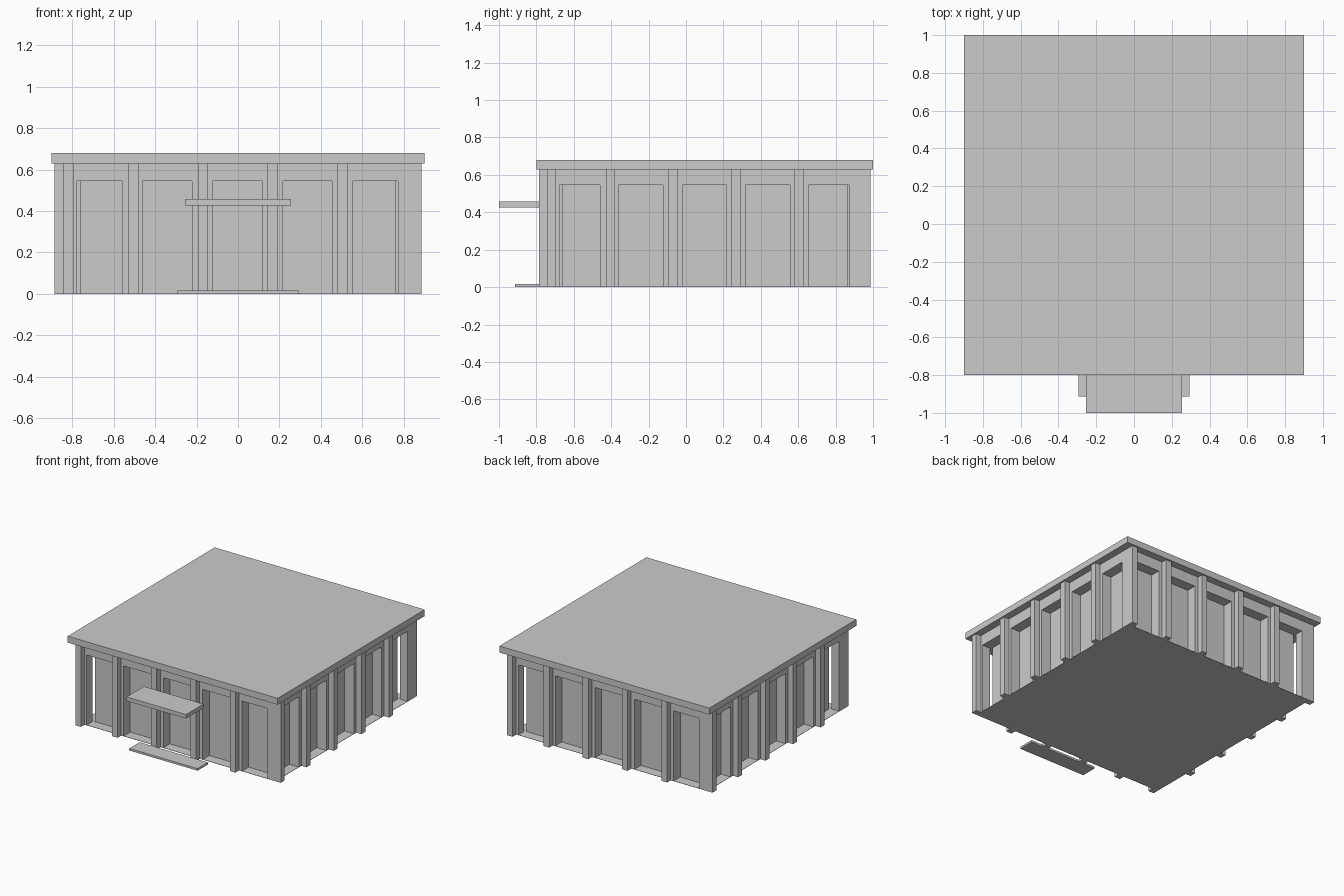
import bpy
from math import pi
from mathutils import Matrix, Vector

if "Cube" in bpy.data.objects:
    bpy.data.objects.remove(bpy.data.objects["Cube"], do_unlink=True)

grey = bpy.data.materials.new("plain_grey")
grey.use_nodes = True
COLOUR = (0.6, 0.6, 0.6, 1)
grey.diffuse_color = COLOUR
grey.node_tree.nodes["Principled BSDF"].inputs["Base Color"].default_value = COLOUR

CENTRE_Y = 0.1
WALL = 0.843      # half width of the walls
OUTER = 0.887     # half width over the pilasters
RECESS = 0.08
EAVES = 0.63
PILASTERS = (-0.819, -0.505, -0.17, 0.167, 0.505)
OPENINGS = ((-0.777, -0.56), (-0.46, -0.223), (-0.12, 0.116), (0.218, 0.455), (0.555, 0.772))


def box(name, low, high, turn=0):
    """Box between two corners, turned about the middle of the building."""
    bpy.ops.mesh.primitive_cube_add(size=1)
    ob = bpy.context.object
    ob.name = name
    low, high = Vector(low), Vector(high)
    spin = Matrix.Rotation(turn * pi / 2, 4, 'Z')
    shift = Matrix.Translation((0, CENTRE_Y, 0))
    ob.data.transform(shift @ spin @ Matrix.Translation((low + high) / 2)
                      @ Matrix.Diagonal((high - low).to_4d()))
    ob.data.materials.append(grey)
    return ob


walls = box("walls", (-WALL, -WALL, 0), (WALL, WALL, EAVES))
box("flat_roof", (-0.9, -0.9, EAVES), (0.9, 0.9, 0.68))

# The same elevation repeats around all four sides
cutters = []
for side in range(4):
    for x in PILASTERS:
        box("pilaster", (x - 0.024, -OUTER, 0), (x + 0.024, -WALL, EAVES), side)
    for left, right in OPENINGS:
        cutters.append(box("opening_cutter", (left, -1, 0.002), (right, RECESS - WALL, 0.545), side))

# Recessed openings
for cutter in cutters:
    cut = walls.modifiers.new("opening", 'BOOLEAN')
    cut.operation = 'DIFFERENCE'
    cut.solver = 'EXACT'
    cut.object = cutter
bpy.context.view_layer.objects.active = walls
for name in [m.name for m in walls.modifiers]:
    bpy.ops.object.modifier_apply(modifier=name)
for cutter in cutters:
    bpy.data.objects.remove(cutter, do_unlink=True)

# Entrance
box("entrance_canopy", (-0.255, -1.1, 0.427), (0.255, -OUTER, 0.458))
box("entrance_step", (-0.293, -1.013, 0), (0.293, -OUTER, 0.016))
